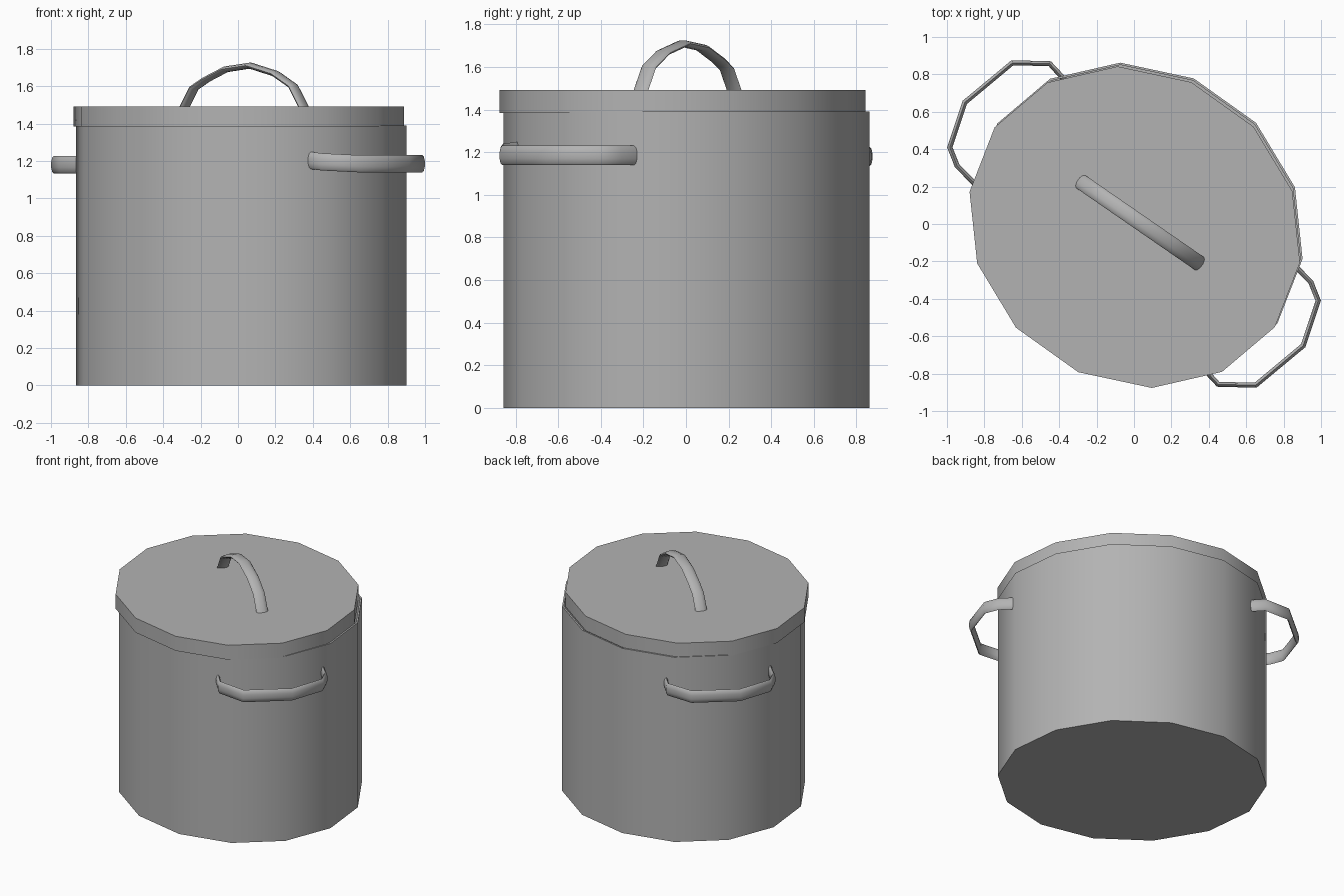
import bpy, bmesh, math
from mathutils import Vector, Matrix

cube = bpy.data.objects.get("Cube")
if cube:
    bpy.data.objects.remove(cube, do_unlink=True)

SIDES = 14
LONG, SHORT = 0.92, 0.827          # slightly oval outline
TURN = Matrix.Rotation(math.radians(-35.5), 3, 'Z')

steel = bpy.data.materials.new("grey steel")
steel.use_nodes = True
colour = (0.45, 0.45, 0.45, 1)
steel.diffuse_color = colour
steel.node_tree.nodes["Principled BSDF"].inputs["Base Color"].default_value = colour


def finish(name, bm, angle):
    bmesh.ops.recalc_face_normals(bm, faces=bm.faces)
    mesh = bpy.data.meshes.new(name)
    bm.to_mesh(mesh)
    bm.free()
    mesh.materials.append(steel)
    obj = bpy.data.objects.new(name, mesh)
    bpy.context.collection.objects.link(obj)
    bpy.ops.object.select_all(action='DESELECT')
    obj.select_set(True)
    bpy.context.view_layer.objects.active = obj
    bpy.ops.object.shade_smooth_by_angle(angle=math.radians(angle))
    return obj


def loft(name, rings, angle=35):
    """Skin a list of point rings and cap both ends."""
    bm = bmesh.new()
    loops = [[bm.verts.new(p) for p in ring] for ring in rings]
    for a, b in zip(loops, loops[1:]):
        for i in range(len(a)):
            j = (i + 1) % len(a)
            bm.faces.new((a[i], a[j], b[j], b[i]))
    bm.faces.new(loops[0])
    bm.faces.new(loops[-1])
    return finish(name, bm, angle)


def oval(centre, z, inset=0.0):
    ring = []
    for k in range(SIDES):
        a = math.tau * k / SIDES
        p = Vector(((LONG - inset) * math.cos(a), (SHORT - inset) * math.sin(a), 0))
        ring.append(TURN @ p + Vector((*centre, z)))
    return ring


def strap(name, path, wide, half_width, half_depth, sides=10):
    """Sweep an oval section along a path, its broad side along wide."""
    path = [Vector(p) for p in path]
    wide = Vector(wide).normalized()
    rings = []
    for i, p in enumerate(path):
        before = (p - path[i - 1]).normalized() if i else Vector()
        after = (path[i + 1] - p).normalized() if i < len(path) - 1 else Vector()
        normal = (before + after).cross(wide).normalized()
        rings.append([p + wide * half_width * math.cos(math.tau * k / sides)
                      + normal * half_depth * math.sin(math.tau * k / sides)
                      for k in range(sides)])
    return loft(name, rings, 50)


# Pot: outer wall, rim, inner wall and floor
pot = (0.018, 0.003)
loft("pot_body", [oval(pot, 0.0), oval(pot, 1.39),
                  oval(pot, 1.39, 0.012), oval(pot, 0.02, 0.012)])

# Lid, set slightly off the pot's centre
lid = (0.004, -0.017)
loft("pot_lid", [oval(lid, 1.383), oval(lid, 1.492)])

# Arched lid handle
arch = [(-0.29, 1.48), (-0.235, 1.59), (-0.17, 1.635), (-0.065, 1.69),
        (0.065, 1.71), (0.2, 1.667), (0.295, 1.6), (0.355, 1.48)]
strap("lid_handle", [(x, 0.23 - 0.69 * (x + 0.29), z) for x, z in arch],
      (0.57, 0.82, 0), 0.042, 0.016)

# Side handles: the second is the first turned half a circle
loop = [(0.37, -0.77), (0.45, -0.857), (0.65, -0.862), (0.905, -0.65),
        (0.985, -0.41), (0.945, -0.31), (0.85, -0.215)]
for name, sign, z0, z1 in (("left_handle", 1, 1.205, 1.185),
                           ("right_handle", -1, 1.18, 1.18)):
    pts = [(sign * x, sign * y, z0 + (z1 - z0) * min(1, i / 2))
           for i, (x, y) in enumerate(loop)]
    strap(name, pts, (0, 0, 1), 0.046, 0.015)
